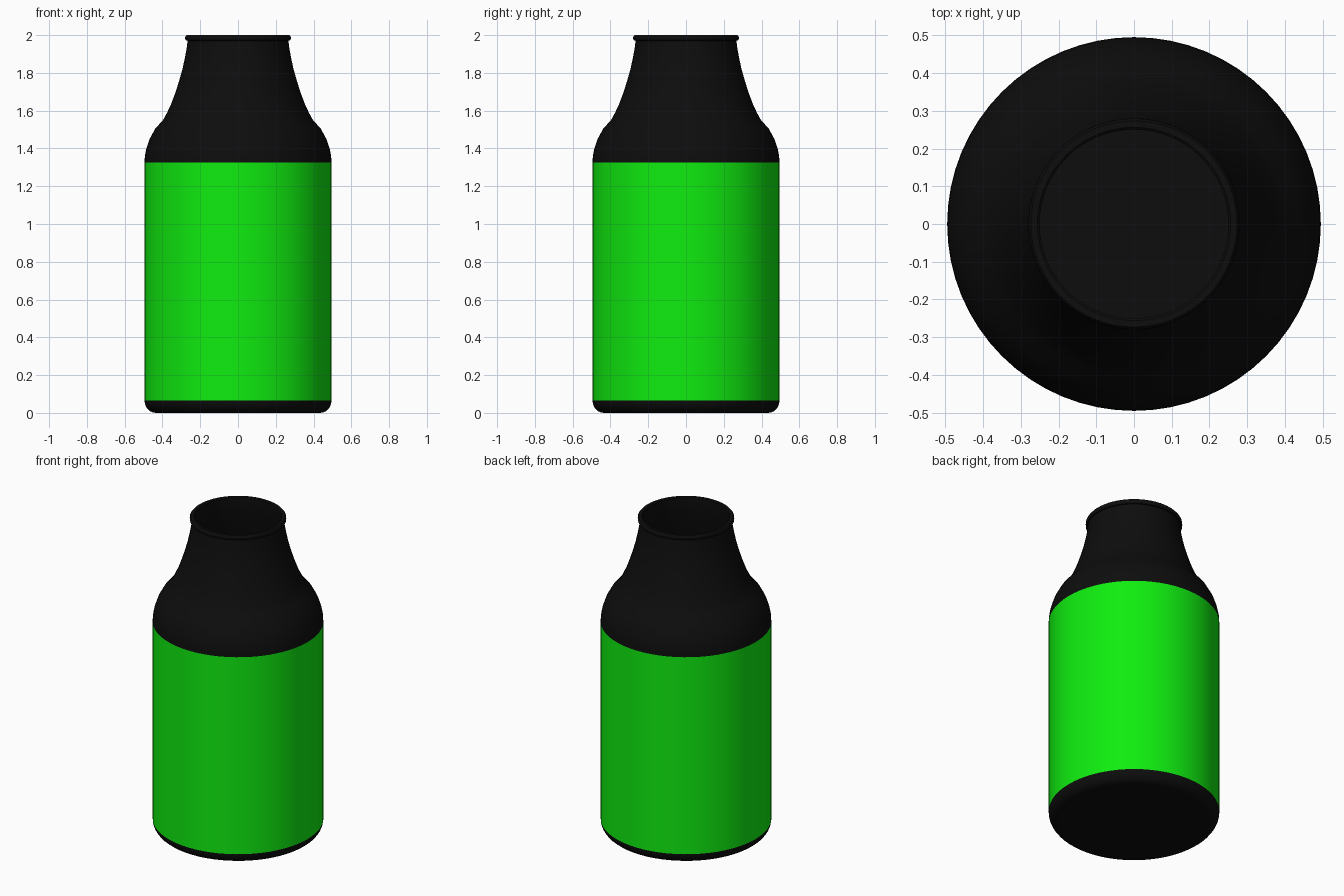
import bpy, bmesh
from math import cos, sin, pi, radians

if "Cube" in bpy.data.objects:
    bpy.data.objects.remove(bpy.data.objects["Cube"])

SEGMENTS = 64


def material(name, color):
    mat = bpy.data.materials.new(name)
    mat.diffuse_color = color
    mat.use_nodes = True
    mat.node_tree.nodes["Principled BSDF"].inputs["Base Color"].default_value = mat.diffuse_color
    return mat


def lathe(name, profile, mat):
    """Spin an (r, z) profile around z; points on the axis become poles."""
    bm = bmesh.new()
    rings = []
    for r, z in profile:
        if r == 0:
            rings.append([bm.verts.new((0, 0, z))] * SEGMENTS)
        else:
            rings.append([bm.verts.new((r * cos(2 * pi * i / SEGMENTS),
                                        r * sin(2 * pi * i / SEGMENTS), z))
                          for i in range(SEGMENTS)])
    for a, b in zip(rings, rings[1:]):
        for i in range(SEGMENTS):
            j = (i + 1) % SEGMENTS
            quad = list(dict.fromkeys((a[i], a[j], b[j], b[i])))
            bm.faces.new(quad)
    mesh = bpy.data.meshes.new(name)
    bm.to_mesh(mesh)
    bm.free()
    mesh.materials.append(mat)
    obj = bpy.data.objects.new(name, mesh)
    bpy.context.collection.objects.link(obj)
    bpy.ops.object.select_all(action='DESELECT')
    obj.select_set(True)
    bpy.context.view_layer.objects.active = obj
    bpy.ops.object.shade_smooth_by_angle(angle=radians(35))
    return obj


black = material("black_glass", (0.004, 0.004, 0.004, 1))
green = material("green_label", (0.005, 0.85, 0.005, 1))
R = 0.495

# Base with rounded bottom edge
corner = [(R - 0.06 + 0.06 * sin(t * pi / 12), 0.065 - 0.065 * cos(t * pi / 12))
          for t in range(7)]
lathe("bottle_base", [(0, 0)] + corner, black)

# Coloured label band
lathe("label_band", [(R, 0.065), (R, 1.325)], green)

# Shoulder, neck and rolled lip, turning in to the hollow interior
shoulder = [(R, 1.325), (0.493, 1.36), (0.485, 1.40), (0.468, 1.45),
            (0.438, 1.505), (0.397, 1.55), (0.375, 1.59), (0.352, 1.64),
            (0.330, 1.70), (0.311, 1.76), (0.294, 1.82), (0.281, 1.88),
            (0.272, 1.93), (0.267, 1.97)]
lip = [(0.274, 1.971), (0.279, 1.977), (0.280, 1.985), (0.279, 1.993),
       (0.273, 2.0), (0.256, 2.0), (0.25, 1.995)]
inside = [(r - 0.017, z) for r, z in reversed(shoulder)]
floor = [(R - 0.017, 0.08), (R - 0.06, 0.02), (0, 0.02)]
lathe("shoulder_neck_and_interior", shoulder + lip + inside + floor, black)
